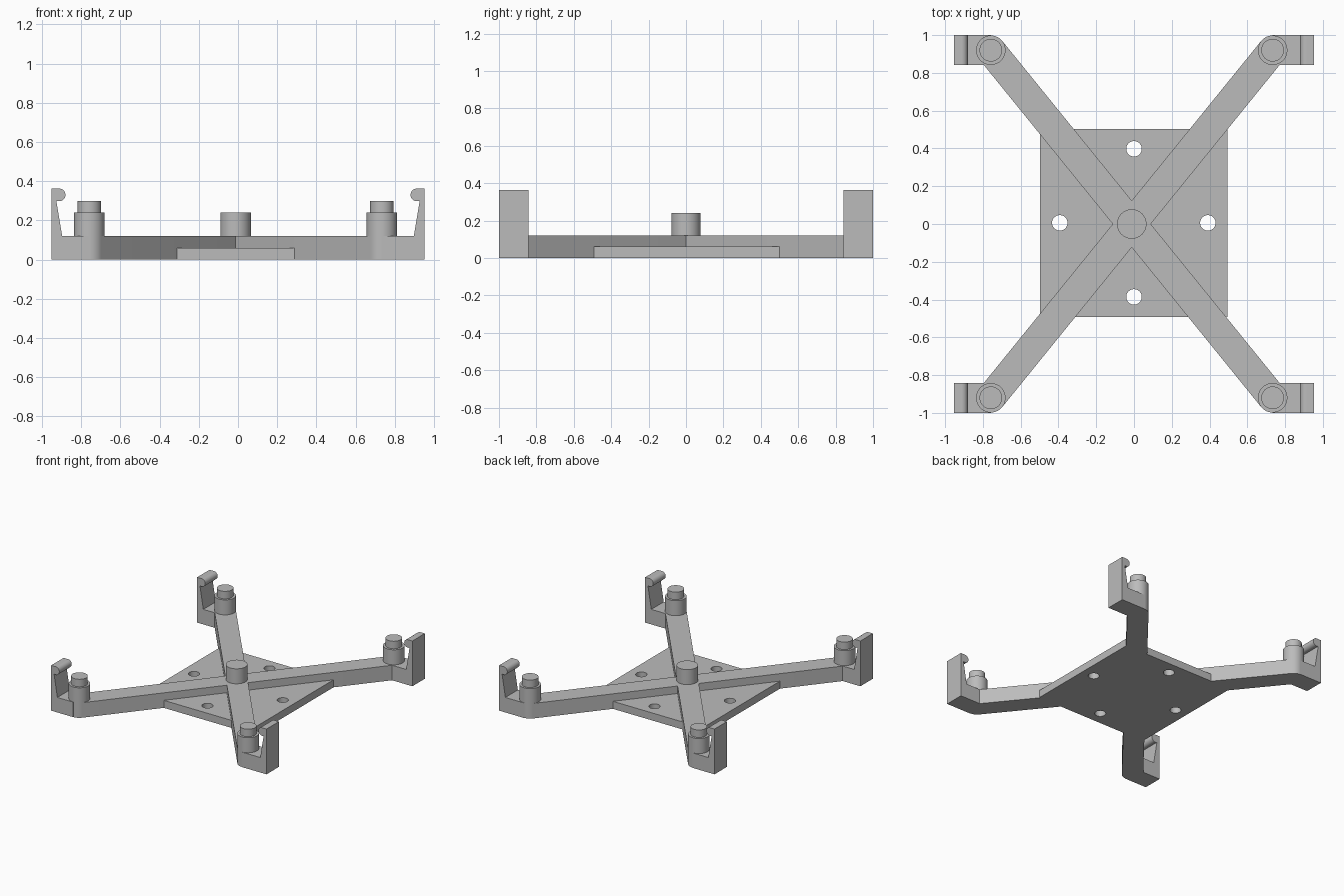
import bpy
import bmesh
from math import sin, cos, pi, atan2, radians
from mathutils import Vector

cube = bpy.data.objects.get("Cube")
if cube:
    bpy.data.objects.remove(cube)

grey = bpy.data.materials.new("matte grey")
grey.use_nodes = True
COLOUR = (0.5, 0.5, 0.5, 1)
grey.diffuse_color = COLOUR
grey.node_tree.nodes["Principled BSDF"].inputs["Base Color"].default_value = COLOUR

CX = -0.012            # centre of the cross
REACH = (0.746, 0.92)  # centre to corner post
R = 0.078              # post radius and arm half width
ARM_H, PLATE_H, WALL_H = 0.12, 0.06, 0.362


def arc(cx, cy, r, start, end, n):
    return [(cx + r * cos(start + (end - start) * i / n),
             cy + r * sin(start + (end - start) * i / n)) for i in range(n + 1)]


def prism(name, base, push):
    """Extrude a flat outline of 3D points along a vector."""
    bm = bmesh.new()
    face = bm.faces.new([bm.verts.new(p) for p in base])
    top = bmesh.ops.extrude_face_region(bm, geom=[face])["geom"]
    bmesh.ops.translate(bm, vec=Vector(push),
                        verts=[g for g in top if isinstance(g, bmesh.types.BMVert)])
    bmesh.ops.recalc_face_normals(bm, faces=bm.faces)
    mesh = bpy.data.meshes.new(name)
    bm.to_mesh(mesh)
    bm.free()
    mesh.materials.append(grey)
    obj = bpy.data.objects.new(name, mesh)
    bpy.context.collection.objects.link(obj)
    return obj


def upright(name, outline, z0, z1):
    return prism(name, [(x, y, z0) for x, y in outline], (0, 0, z1 - z0))


def disc(name, x, y, r, z0, z1):
    return upright(name, arc(x, y, r, 0, 2 * pi, 48)[:-1], z0, z1)


def combine(target, tools, operation):
    """Apply boolean tools to the target, then drop them."""
    bpy.context.view_layer.objects.active = target
    for tool in tools:
        mod = target.modifiers.new("cut", 'BOOLEAN')
        mod.operation, mod.solver, mod.object = operation, 'EXACT', tool
        bpy.ops.object.modifier_apply(modifier=mod.name)
        bpy.data.objects.remove(tool)


# Base plate with four screw holes
plate = upright("base_plate", [(-0.498, -0.493), (0.494, -0.493),
                               (0.494, 0.502), (-0.498, 0.502)], 0, PLATE_H)
combine(plate, [disc("hole", x, y + 0.006, 0.041, -0.1, 0.2)
                for x, y in ((0, 0.392), (0, -0.392), (0.391, 0), (-0.393, 0))],
        'DIFFERENCE')
parts = [plate]

# Crossed arms with rounded ends
arms = []
for s in (1, -1):
    a = atan2(REACH[1], REACH[0] * s)
    px, py = REACH[0] * s, REACH[1]
    outline = (arc(CX + px, py, R, a - pi / 2, a + pi / 2, 24)
               + arc(CX - px, -py, R, a + pi / 2, a + 3 * pi / 2, 24))
    arms.append(upright("crossed_arms", outline, 0, ARM_H))
combine(arms[0], [arms[1]], 'UNION')
parts.append(arms[0])

# Central boss
parts.append(disc("centre_boss", CX, 0, R, ARM_H - 0.01, 0.24))

# Corner posts and hooked clips
for sx, side in ((1, "left"), (-1, "right")):
    for sy, end in ((1, "back"), (-1, "front")):
        x, y = CX + sx * REACH[0], sy * REACH[1]
        tag = end + "_" + side
        parts.append(disc(tag + "_post", x, y, R, 0.05, 0.24))
        parts.append(disc(tag + "_pin", x, y, 0.06, 0.23, 0.30))
        hook = [(sx * u, z) for u, z in
                arc(0.912, 0.33, 0.032, radians(298), radians(90), 20)]
        profile = ([(sx * 0.952, 0), (x, 0), (x, ARM_H), (sx * 0.897, ARM_H)]
                   + hook + [(sx * 0.912, WALL_H), (sx * 0.952, WALL_H)])
        parts.append(prism(tag + "_clip", [(u, sy * 0.843, z) for u, z in profile],
                           (0, sy * 0.157, 0)))

# Smooth the round sides, keep the edges crisp
for obj in parts:
    bpy.ops.object.select_all(action='DESELECT')
    obj.select_set(True)
    bpy.context.view_layer.objects.active = obj
    bpy.ops.object.shade_smooth_by_angle(angle=radians(30))
